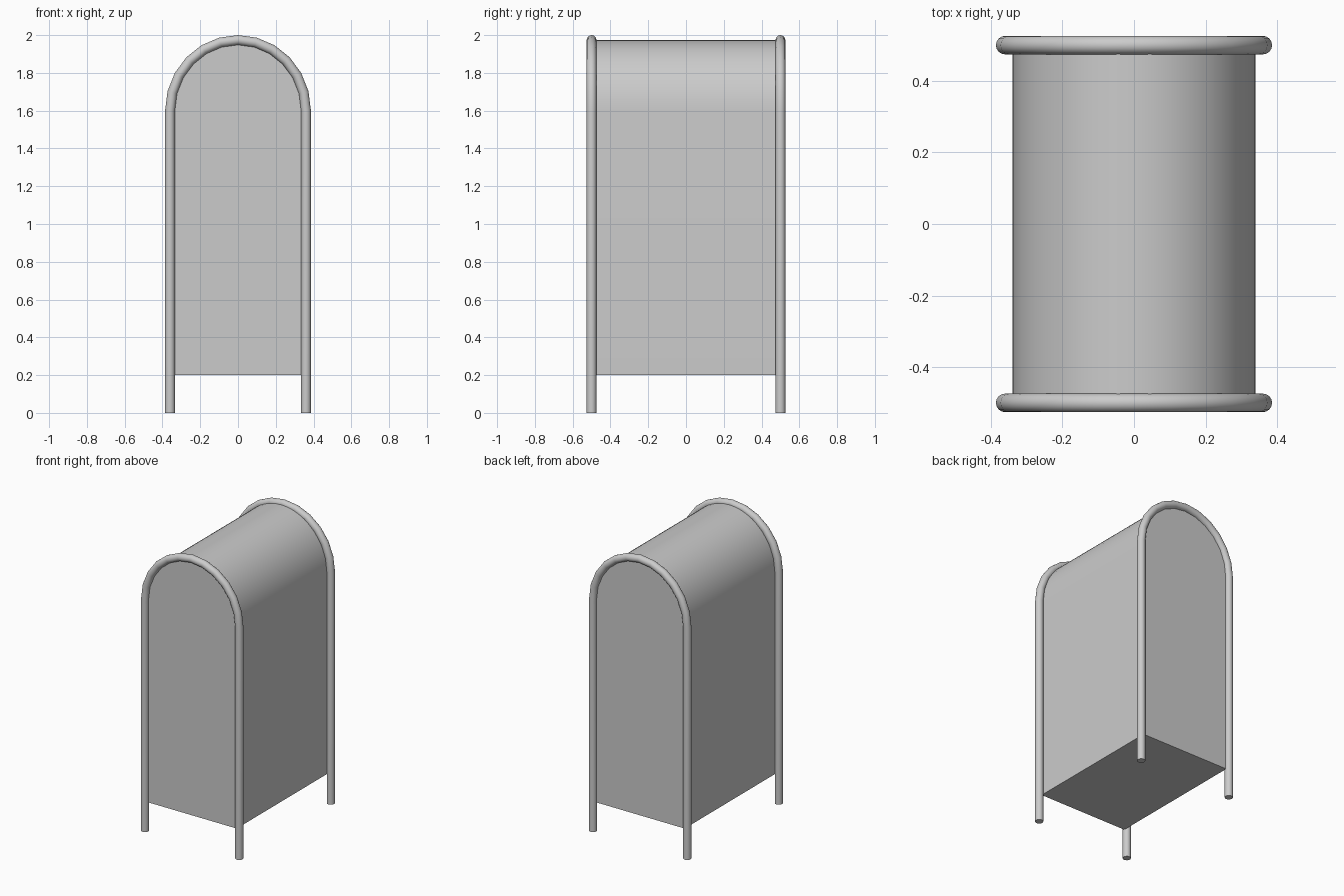
import bpy
import bmesh
from math import cos, sin, pi, radians

cube = bpy.data.objects.get("Cube")
if cube:
    bpy.data.objects.remove(cube, do_unlink=True)

TUBE_R = 0.026
HALF_DEPTH = 0.5
SPRING_Z = 1.6      # height where the arch begins
ARCH_RISE = 0.374

grey = bpy.data.materials.new("plain grey")
grey.use_nodes = True
colour = (0.6, 0.6, 0.6, 1)
grey.diffuse_color = colour
grey.node_tree.nodes["Principled BSDF"].inputs["Base Color"].default_value = colour


def arch(half_width, bottom, steps):
    """Outline in x, z: up one side, over the arch and down the other."""
    curve = [(half_width * cos(pi * i / steps), SPRING_Z + ARCH_RISE * sin(pi * i / steps))
             for i in range(steps + 1)]
    return [(half_width, bottom)] + curve + [(-half_width, bottom)]


def smooth(obj, angle):
    bpy.ops.object.select_all(action="DESELECT")
    obj.select_set(True)
    bpy.context.view_layer.objects.active = obj
    bpy.ops.object.shade_smooth_by_angle(angle=radians(angle))


def tube_frame(name, y):
    """Bent round tube forming two legs and the arch between them."""
    data = bpy.data.curves.new(name, "CURVE")
    data.dimensions = "3D"
    data.bevel_depth = TUBE_R
    data.bevel_resolution = 6
    data.use_fill_caps = True
    points = arch(0.36, 0, 12)
    spline = data.splines.new("POLY")
    spline.points.add(len(points) - 1)
    for p, (x, z) in zip(spline.points, points):
        p.co = (x, y, z, 1)
    obj = bpy.data.objects.new(name, data)
    bpy.context.collection.objects.link(obj)
    bpy.ops.object.select_all(action="DESELECT")
    obj.select_set(True)
    bpy.context.view_layer.objects.active = obj
    bpy.ops.object.convert(target="MESH")
    obj = bpy.context.object
    obj.data.materials.clear()
    obj.data.materials.append(grey)
    smooth(obj, 40)


# Arched box body, extruded from front to back
bm = bmesh.new()
front = bm.faces.new([bm.verts.new((x, -HALF_DEPTH, z)) for x, z in arch(0.34, 0.2, 24)])
extruded = bmesh.ops.extrude_face_region(bm, geom=[front], use_keep_orig=True)
back = [v for v in extruded["geom"] if isinstance(v, bmesh.types.BMVert)]
bmesh.ops.translate(bm, verts=back, vec=(0, 2 * HALF_DEPTH, 0))
bmesh.ops.recalc_face_normals(bm, faces=bm.faces)
mesh = bpy.data.meshes.new("body")
bm.to_mesh(mesh)
bm.free()
mesh.materials.append(grey)
body = bpy.data.objects.new("body", mesh)
bpy.context.collection.objects.link(body)
smooth(body, 30)

# Tube frames at both ends
tube_frame("front_frame", -HALF_DEPTH)
tube_frame("back_frame", HALF_DEPTH)
